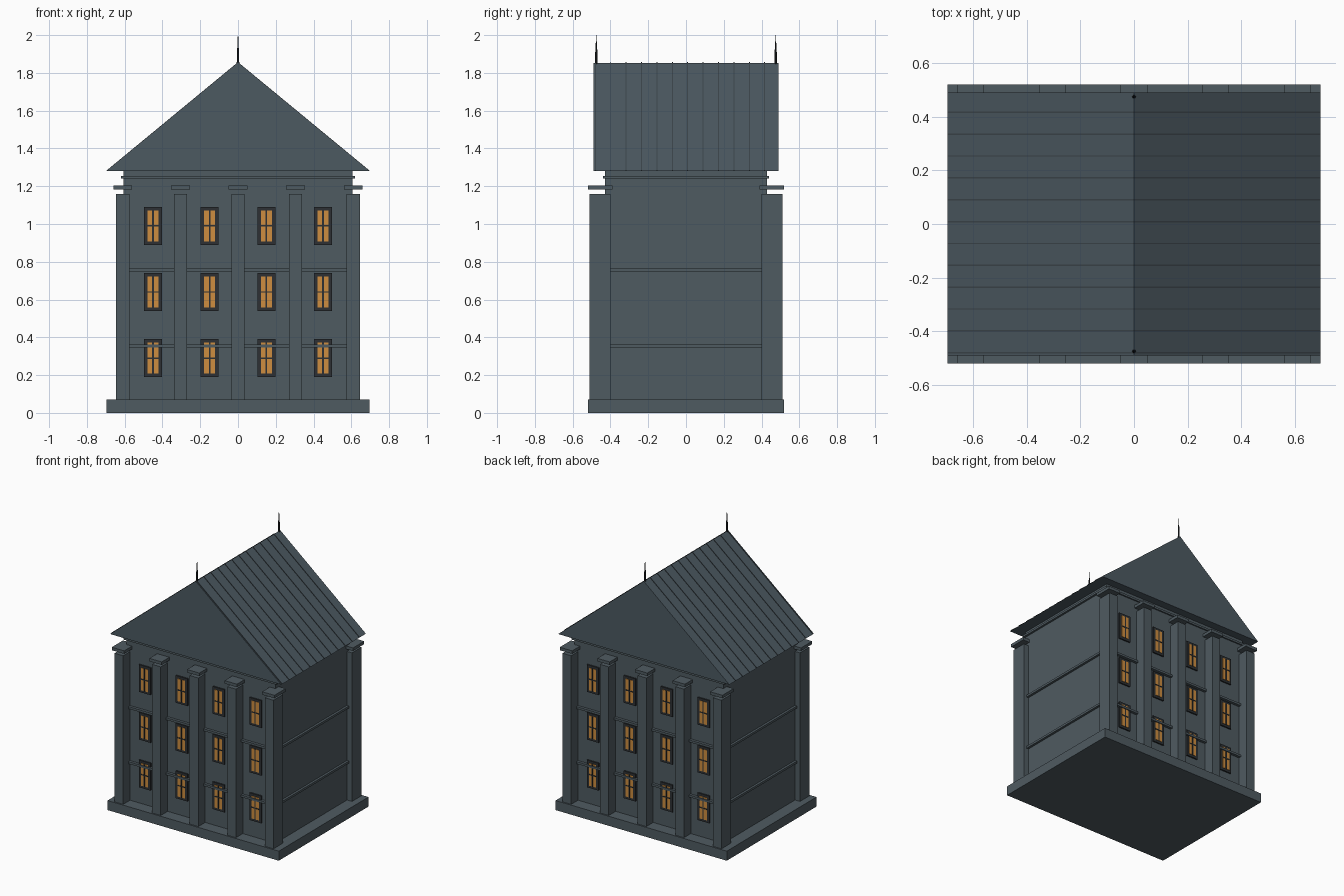
import bpy
import bmesh
from mathutils import Matrix, Vector

default = bpy.data.objects.get("Cube")
if default:
    bpy.data.objects.remove(default, do_unlink=True)


def material(name, r, g, b):
    m = bpy.data.materials.new(name)
    m.use_nodes = True
    m.diffuse_color = (r, g, b, 1)
    m.node_tree.nodes["Principled BSDF"].inputs["Base Color"].default_value = (r, g, b, 1)
    return m


STONE = material("slate_stone", 0.078, 0.104, 0.120)
ROOF = material("roof_slate", 0.072, 0.100, 0.120)
SEAM = material("roof_seam", 0.045, 0.060, 0.070)
FRAME = material("dark_frame", 0.026, 0.030, 0.034)
GLASS = material("amber_glass", 0.62, 0.27, 0.05)
IRON = material("black_iron", 0.015, 0.018, 0.020)


def finish(name, bm, mat):
    bmesh.ops.recalc_face_normals(bm, faces=bm.faces)
    mesh = bpy.data.meshes.new(name)
    bm.to_mesh(mesh)
    bm.free()
    mesh.materials.append(mat)
    obj = bpy.data.objects.new(name, mesh)
    bpy.context.collection.objects.link(obj)
    return obj


def boxes(name, mat, items):
    """One object from (centre, size) boxes."""
    bm = bmesh.new()
    for centre, size in items:
        bmesh.ops.create_cube(bm, size=1, matrix=Matrix.Translation(centre)
                              @ Matrix.Diagonal((*size, 1)))
    return finish(name, bm, mat)


def slab(name, mat, x, y, low, high):
    """Centred block with half sizes x and y."""
    return boxes(name, mat, [((0, 0, (low + high) / 2), (2 * x, 2 * y, high - low))])


def prism(bm, profile, y0, y1):
    """Extrude an x-z profile along y."""
    face = bm.faces.new([bm.verts.new((x, y0, z)) for x, z in profile])
    ext = bmesh.ops.extrude_face_region(bm, geom=[face])["geom"]
    bmesh.ops.translate(bm, vec=Vector((0, y1 - y0, 0)),
                        verts=[v for v in ext if isinstance(v, bmesh.types.BMVert)])


# Main masses
WALL_X, WALL_Y = 0.605, 0.43
slab("plinth", STONE, 0.695, 0.52, 0, 0.07)
slab("walls", STONE, WALL_X, WALL_Y, 0.07, 1.28)
slab("cornice", STONE, 0.62, 0.44, 1.24, 1.255)
for label, z in (("lower", 0.353), ("upper", 0.757)):
    slab(label + "_string_course", STONE, 0.622, 0.45, z - 0.008, z + 0.008)

# Pilasters and their capitals
spots = [(0.305 * i, s * 0.455) for i in range(-2, 3) for s in (-1, 1)]
boxes("pilasters", STONE, [((x, y, 0.615), (0.07, 0.11, 1.09)) for x, y in spots])
boxes("capitals", STONE, [((x, y, 1.193), (0.1, 0.13, 0.022)) for x, y in spots])

# Windows on the front and back
frames, panes, bars = [], [], []
for side in (-1, 1):
    for x in (-0.45, -0.15, 0.15, 0.45):
        for z in (0.29, 0.64, 0.99):
            y = side * WALL_Y
            frames.append(((x, y, z), (0.095, 0.02, 0.2)))
            panes.append(((x, y + side * 0.01, z), (0.058, 0.006, 0.165)))
            bars.append(((x, y + side * 0.013, z), (0.008, 0.006, 0.165)))
            bars.append(((x, y + side * 0.013, z), (0.058, 0.006, 0.007)))
boxes("window_frames", FRAME, frames)
boxes("window_panes", GLASS, panes)
boxes("window_bars", FRAME, bars)

# Gabled roof with raised seams
EAVE, RIDGE, HALF = 1.28, 1.853, 0.695
bm = bmesh.new()
prism(bm, [(-HALF, EAVE), (HALF, EAVE), (0, RIDGE)], -0.49, 0.49)
finish("roof", bm, ROOF)

bm = bmesh.new()
rise = 0.004
for i in range(12):
    y = -0.48 + 0.0815 * i
    prism(bm, [(-HALF, EAVE), (0, RIDGE - rise), (HALF, EAVE),
               (HALF, EAVE + rise), (0, RIDGE + rise), (-HALF, EAVE + rise)],
          y - 0.0025, y + 0.0025)
finish("roof_seams", bm, SEAM)

# Ridge finials: stout shaft with a thin spike
bm = bmesh.new()
for y in (-0.475, 0.475):
    for low, high, r1, r2 in ((1.84, 1.93, 0.007, 0.005), (1.93, 2.0, 0.004, 0.001)):
        bmesh.ops.create_cone(bm, cap_ends=True, segments=8, radius1=r1, radius2=r2,
                              depth=high - low,
                              matrix=Matrix.Translation((0, y, (low + high) / 2)))
finish("finials", bm, IRON)
